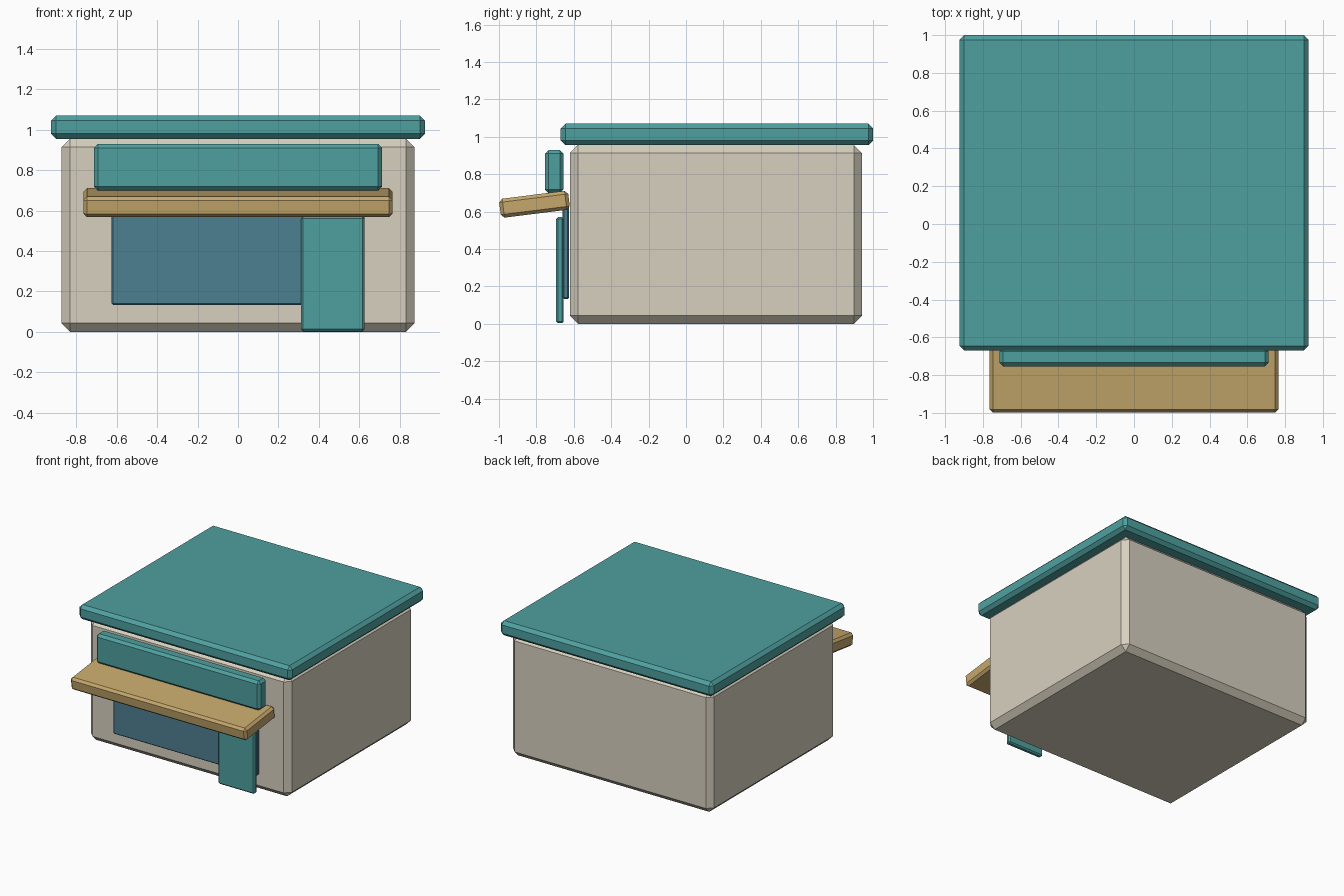
import bpy
from mathutils import Vector

if "Cube" in bpy.data.objects:
    bpy.data.objects.remove(bpy.data.objects["Cube"])


def material(name, rgb):
    m = bpy.data.materials.new(name)
    m.diffuse_color = (*rgb, 1)
    m.use_nodes = True
    m.node_tree.nodes["Principled BSDF"].inputs["Base Color"].default_value = m.diffuse_color
    return m


CREAM = material("cream", (0.68, 0.63, 0.52))
TEAL = material("teal", (0.078, 0.352, 0.352))
WOOD = material("wood", (0.56, 0.39, 0.15))
BLUE = material("blue", (0.076, 0.216, 0.287))


def block(name, low, high, chamfer, mat, tilt=0.0):
    """Chamfered box between two corners, tilted about x at its centre."""
    low, high = Vector(low), Vector(high)
    bpy.ops.mesh.primitive_cube_add(size=1, location=(low + high) / 2)
    ob = bpy.context.object
    ob.name = name
    ob.dimensions = high - low
    bpy.ops.object.transform_apply(location=False, rotation=False, scale=True)
    ob.rotation_euler.x = tilt
    bevel = ob.modifiers.new("chamfer", 'BEVEL')
    bevel.width = chamfer
    bevel.segments = 1
    ob.data.materials.append(mat)
    return ob


# Building shell and overhanging flat roof
block("building_body", (-0.873, -0.62, 0), (0.873, 0.94, 0.957), 0.043, CREAM)
block("flat_roof", (-0.924, -0.67, 0.955), (0.924, 1.0, 1.07), 0.025, TEAL)

# Shopfront: window, door, sloping awning and blank sign board
block("shop_window", (-0.625, -0.66, 0.133), (0.625, -0.625, 0.65), 0.008, BLUE)
block("door", (0.311, -0.694, 0.003), (0.626, -0.654, 0.57), 0.01, TEAL)
block("awning", (-0.765, -0.996, 0.588), (0.765, -0.624, 0.69), 0.018, WOOD, tilt=0.125)
block("sign_board", (-0.713, -0.754, 0.698), (0.713, -0.655, 0.93), 0.02, TEAL)
